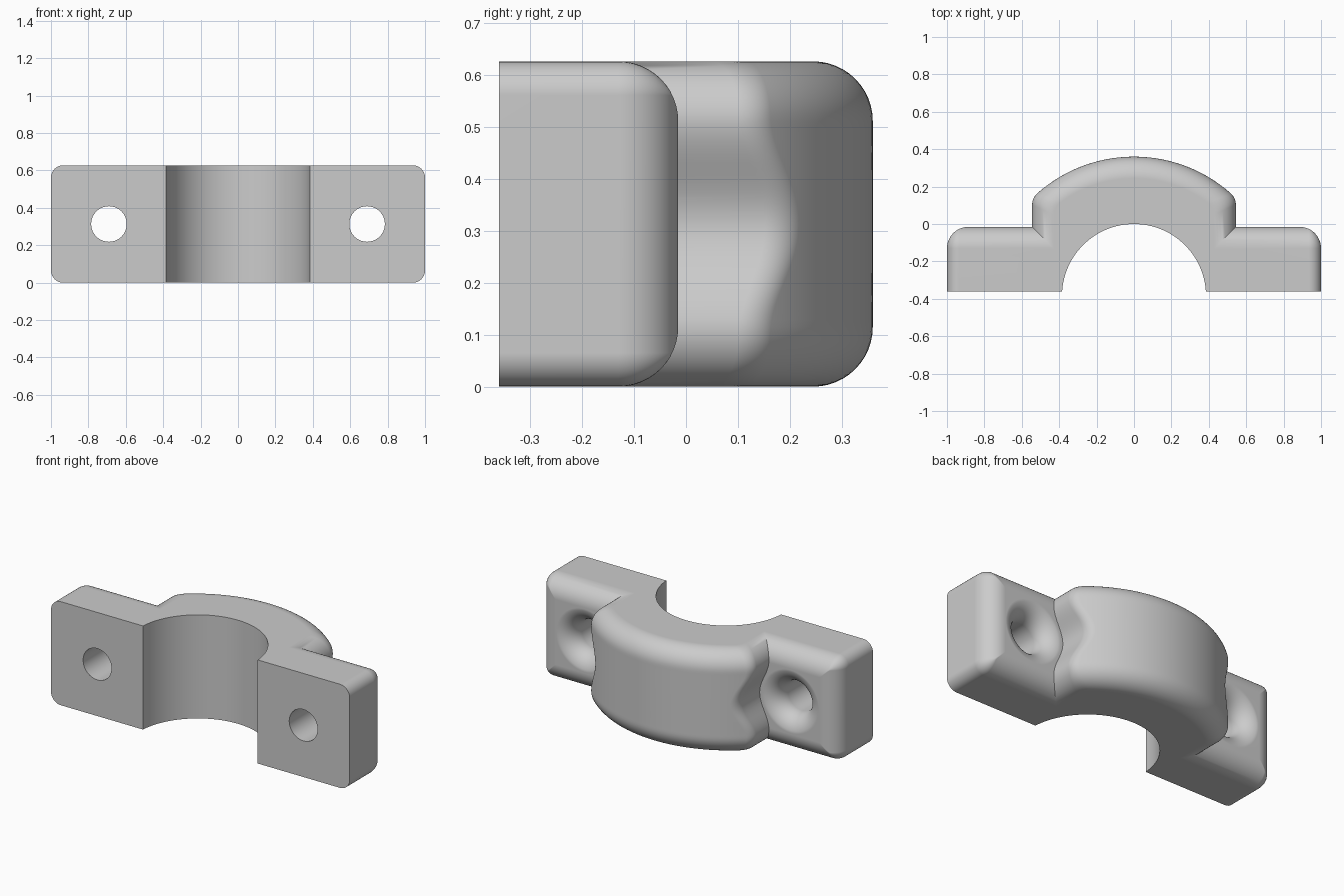
import bpy, bmesh
from math import sin, cos, pi, sqrt, atan2, radians
from mathutils import Vector

if "Cube" in bpy.data.objects:
    bpy.data.objects.remove(bpy.data.objects["Cube"])

HEIGHT, FRONT, SEAT = 0.627, -0.36, -0.015
MID = HEIGHT / 2
ROUND = 0.115            # large edge rounding
HOLE_X, HOLE_R = 0.69, 0.095

grey = bpy.data.materials.new("plain grey")
grey.use_nodes = True
colour = (0.6, 0.6, 0.6, 1)
grey.diffuse_color = colour
grey.node_tree.nodes["Principled BSDF"].inputs["Base Color"].default_value = colour


def loft(name, rings):
    """Closed solid through rings of equal point count."""
    bm = bmesh.new()
    rows = [[bm.verts.new(p) for p in ring] for ring in rings]
    n = len(rows[0])
    for a, b in zip(rows, rows[1:]):
        for i in range(n):
            j = (i + 1) % n
            bm.faces.new((a[i], a[j], b[j], b[i]))
    bm.faces.new(rows[0])
    bm.faces.new(rows[-1])
    bmesh.ops.recalc_face_normals(bm, faces=bm.faces)
    mesh = bpy.data.meshes.new(name)
    bm.to_mesh(mesh)
    bm.free()
    mesh.materials.append(grey)
    obj = bpy.data.objects.new(name, mesh)
    bpy.context.collection.objects.link(obj)
    return obj


def combine(target, other, operation):
    """Apply a boolean and discard the second body."""
    bpy.context.view_layer.objects.active = target
    mod = target.modifiers.new(operation, 'BOOLEAN')
    mod.operation, mod.solver, mod.object = operation, 'EXACT', other
    bpy.ops.object.modifier_apply(modifier=mod.name)
    bpy.data.objects.remove(other)


def circle(r, place, n=64):
    return [place(r * cos(2 * pi * i / n), r * sin(2 * pi * i / n)) for i in range(n)]


def rounded_rect(y, inset):
    r = max(0.065 - inset, 0.003)
    a, b = 1 - inset - r, MID - inset - r
    ring = []
    for k, (sx, sz) in enumerate(((1, 1), (-1, 1), (-1, -1), (1, -1))):
        for i in range(9):
            t = (k + i / 8) * pi / 2
            ring.append(Vector((sx * a + r * cos(t), y, MID + sz * b + r * sin(t))))
    return ring


# Mounting flange: a plate with its back edges rounded over
quarter = [i / 12 * pi / 2 for i in range(13)]
clamp = loft("clamp_bracket", [rounded_rect(FRONT, 0)] + [
    rounded_rect(SEAT - ROUND + ROUND * sin(t), ROUND * (1 - cos(t))) for t in quarter])


def arch_outline(z, inset):
    """Side wall, rounded shoulder and crown, mirrored in x."""
    dz = abs(z - MID)
    scoop = 0.031 * (1 + cos(pi * dz / 0.21)) if dz < 0.21 else 0
    w, big, f, c = 0.545 - inset - scoop, 0.78 - inset, 0.08, -0.42
    cx = w - f
    cy = c + sqrt((big - f) ** 2 - cx ** 2)
    end = atan2(cy - c, cx)
    half = [(w, -0.2)]
    half += [(cx + f * cos(end * i / 10), cy + f * sin(end * i / 10)) for i in range(11)]
    for i in range(1, 25):
        t = end + (pi / 2 - end) * i / 24
        half.append((big * cos(t), c + big * sin(t)))
    mirrored = [(-x, y) for x, y in half[-2::-1]]
    return [Vector((x, y, z)) for x, y in half + mirrored]


# Arch: layers stacked in z, with scooped sides for the fastener heads
lower = [(ROUND * (1 - cos(t)), ROUND * (1 - sin(t))) for t in quarter]
middle = [(ROUND + (HEIGHT - 2 * ROUND) * i / 30, 0) for i in range(1, 30)]
upper = [(HEIGHT - z, inset) for z, inset in reversed(lower)]
arch = loft("arch", [arch_outline(z, inset) for z, inset in lower + middle + upper])
combine(clamp, arch, 'UNION')

# Half-round bore for the pipe
bore = loft("bore_cutter", [
    circle(0.385, lambda a, b: Vector((a, b - 0.385, z)), 128) for z in (-1, 2)])
combine(clamp, bore, 'DIFFERENCE')

# Screw holes with flared mouths at the back
flare = 0.11
steps = [(HOLE_R, -1)] + [
    (HOLE_R + flare * (1 - cos(t)), SEAT + 0.001 - flare + flare * sin(t)) for t in quarter]
for side in (-1, 1):
    hole = loft("hole_cutter", [
        circle(r, lambda a, b: Vector((side * HOLE_X + a, y, MID + b))) for r, y in steps])
    combine(clamp, hole, 'DIFFERENCE')

# Smooth shading with sharp creases kept
bpy.ops.object.select_all(action='DESELECT')
clamp.select_set(True)
bpy.context.view_layer.objects.active = clamp
bpy.ops.object.shade_smooth_by_angle(angle=radians(30))
weighted = clamp.modifiers.new("even_normals", 'WEIGHTED_NORMAL')
weighted.keep_sharp = True
